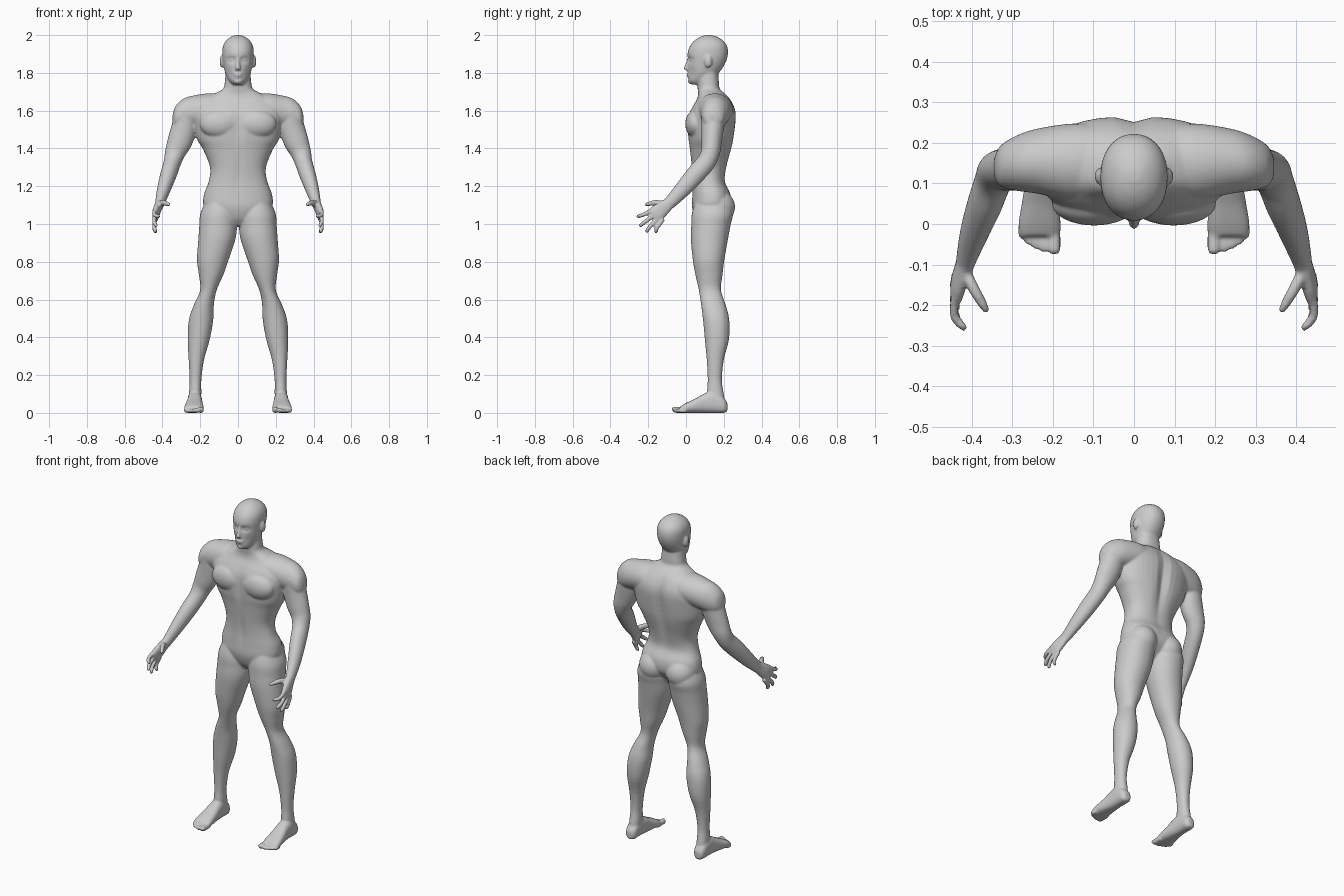
import bpy, bmesh, math
from mathutils import Vector, Matrix

bm = bmesh.new()
X, Y, Z = Vector((1, 0, 0)), Vector((0, 1, 0)), Vector((0, 0, 1))


def spline(rows, sub=4):
    """Catmull-Rom through rows of numbers."""
    out = []
    for i in range(len(rows) - 1):
        p0, p1 = rows[max(i - 1, 0)], rows[i]
        p2, p3 = rows[i + 1], rows[min(i + 2, len(rows) - 1)]
        for k in range(sub):
            t = k / sub
            out.append([0.5 * (2 * b + (c - a) * t + (2 * a - 5 * b + 4 * c - d) * t * t
                               + (3 * b - a - 3 * c + d) * t ** 3)
                        for a, b, c, d in zip(p0, p1, p2, p3)])
    return out + [list(rows[-1])]


def skin(rings):
    """Closed skin over a list of (centre, u, v, ru, rv, power) rings."""
    n, loops = 40, []
    for c, u, v, ru, rv, p in rings:
        loop = []
        for i in range(n):
            a = 2 * math.pi * i / n
            ca, sa = math.cos(a), math.sin(a)
            loop.append(bm.verts.new(
                c + u * ru * math.copysign(abs(ca) ** (2 / p), ca)
                + v * rv * math.copysign(abs(sa) ** (2 / p), sa)))
        loops.append(loop)
    for a, b in zip(loops, loops[1:]):
        for i in range(n):
            j = (i + 1) % n
            bm.faces.new((a[i], a[j], b[j], b[i]))
    bm.faces.new(loops[0])
    bm.faces.new(loops[-1])
    return [v for l in loops for v in l]


def stack(rows, side=1, power=2.0):
    """Horizontal sections: z, x min, x max, y front, y back."""
    return skin([(Vector((side * (a + b) / 2, (f + k) / 2, z)), X, Y,
                  (b - a) / 2, (k - f) / 2, power) for z, a, b, f, k in spline(rows)])


def tube(rows, side=1, axis=None, across=X, power=2.0):
    """Sections along a path: x, y, z, radius across, radius other way."""
    rows, rings = spline(rows), []
    pts = [Vector((side * r[0], r[1], r[2])) for r in rows]
    for i, r in enumerate(rows):
        t = axis or (pts[min(i + 1, len(pts) - 1)] - pts[max(i - 1, 0)]).normalized()
        u = (across - t * across.dot(t)).normalized()
        rings.append((pts[i], u, t.cross(u), r[3], r[4], power))
    return skin(rings)


def blob(c, r, side=1):
    m = Matrix.Translation((side * c[0], c[1], c[2])) @ Matrix.Diagonal((*r, 1))
    return bmesh.ops.create_uvsphere(bm, u_segments=24, v_segments=16, radius=1, matrix=m)


def dent(verts, c, r, dy):
    """Push vertices along y with a soft falloff."""
    for v in verts:
        d = sum(((v.co[i] - c[i]) / r[i]) ** 2 for i in range(3))
        v.co.y += dy * math.exp(-d)


# torso, trapezius and neck
torso = stack([(z, -h, h, f, b) for z, h, f, b in [
    (0.99, .04, .08, .16), (1.03, .12, .05, .19), (1.09, .18, .032, .235),
    (1.157, .18, .033, .237), (1.225, .155, .035, .208), (1.30, .148, .03, .217),
    (1.395, .185, .02, .243), (1.45, .217, .012, .254), (1.53, .235, .006, .264),
    (1.58, .245, .014, .266), (1.62, .24, .033, .257), (1.66, .19, .057, .236),
    (1.69, .125, .064, .21), (1.715, .08, .062, .18), (1.75, .07, .06, .175),
    (1.80, .066, .06, .17)]], power=2.3)
dent(torso, (0, .26, 1.45), (.03, .08, .2), -.022)
dent(torso, (0, .01, 1.53), (.012, .05, .09), .012)
dent(torso, (0, .03, 1.25), (.015, .05, .09), .005)

# skull and face
head = stack([(z, -h, h, f, b) for z, h, f, b in [
    (1.738, .026, .03, .09), (1.757, .046, .014, .13), (1.79, .064, .012, .165),
    (1.82, .073, .011, .19), (1.86, .08, .011, .212), (1.90, .083, .008, .222),
    (1.94, .08, .02, .218), (1.97, .064, .043, .198), (1.99, .039, .073, .167),
    (2.0, .014, .105, .135)]], power=2.15)
for s in (1, -1):
    dent(head, (s * .033, .02, 1.87), (.02, .04, .014), .014)
    dent(head, (s * .05, .03, 1.80), (.02, .04, .03), .006)
tube([(0, .014, 1.875, .007, .008), (0, .008, 1.85, .009, .01),
      (0, .0, 1.825, .013, .013), (0, .006, 1.814, .012, .008)], axis=Z)
blob((0, .014, 1.793), (.024, .011, .006))
blob((0, .016, 1.782), (.02, .011, .006))
blob((0, .026, 1.755), (.022, .016, .014))

for s in (1, -1):
    # eyes, ears
    blob((.033, .034, 1.869), (.013, .012, .008), s)
    blob((.086, .118, 1.86), (.011, .02, .032), s)
    # chest and buttock masses
    blob((.098, .05, 1.53), (.105, .054, .075), s)
    blob((.09, .165, 1.09), (.088, .095, .09), s)
    # shoulder
    tube([(.05, .155, 1.60, .09, .085), (.15, .153, 1.605, .095, .087),
          (.24, .155, 1.593, .08, .086), (.29, .15, 1.58, .068, .083),
          (.33, .143, 1.565, .05, .06), (.346, .14, 1.55, .02, .03)],
         s, axis=X, across=Y)
    # arm
    tube([(.275, .145, 1.60, .058, .065), (.283, .142, 1.52, .067, .06),
          (.307, .136, 1.44, .066, .054), (.332, .13, 1.38, .055, .05),
          (.348, .105, 1.325, .046, .05), (.368, .05, 1.262, .043, .05),
          (.392, -.015, 1.187, .036, .043), (.412, -.08, 1.118, .026, .034),
          (.42, -.115, 1.09, .02, .032)], s)
    # palm
    tube([(.416, -.085, 1.112, .02, .03), (.424, -.115, 1.088, .02, .037),
          (.434, -.15, 1.06, .019, .044), (.439, -.178, 1.038, .014, .041)],
         s, power=2.3)
    # fingers: knuckle and tip
    for (ky, kz), (tx, ty, tz) in [((-.187, 1.066), (.422, -.26, 1.035)),
                                   ((-.175, 1.044), (.434, -.248, .987)),
                                   ((-.16, 1.024), (.438, -.214, .957)),
                                   ((-.14, 1.01), (.436, -.166, .954))]:
        tube([(.438, ky + .02, kz + .015, .011, .011),
              (.444, (ky + ty) / 2, (kz + tz) / 2, .0115, .0115),
              (tx, ty + .006, tz + .005, .01, .01), (tx - .002, ty, tz, .005, .005)], s)
    # thumb
    tube([(.42, -.11, 1.10, .015, .018), (.398, -.155, 1.112, .014, .016),
          (.375, -.195, 1.107, .012, .012), (.362, -.217, 1.10, .007, .007)], s)
    # leg
    stack([(1.15, .04, .155, .06, .22), (1.06, .006, .198, .032, .248),
           (.99, .005, .205, .028, .235), (.918, .014, .21, .026, .222),
           (.81, .05, .217, .036, .203), (.73, .078, .207, .05, .193),
           (.65, .113, .2, .068, .185), (.573, .128, .233, .08, .21),
           (.493, .131, .26, .09, .229), (.387, .15, .266, .10, .227),
           (.28, .18, .261, .11, .2), (.175, .194, .256, .115, .19),
           (.1, .194, .259, .112, .2), (.04, .2, .256, .13, .208)], s, power=2.1)
    # foot
    tube([(.229, .219, .03, .018, .022), (.229, .2, .04, .033, .04),
          (.229, .15, .058, .037, .058), (.229, .10, .052, .04, .052),
          (.231, .05, .038, .046, .038), (.233, .0, .026, .052, .026),
          (.233, -.03, .018, .049, .017)], s, axis=Y, power=2.5)
    # toes
    for tx, ty, r in [(.197, -.072, .016), (.222, -.068, .012), (.242, -.06, .0115),
                      (.26, -.05, .011), (.275, -.036, .011)]:
        tube([(tx, .0, r, r, r), (tx, ty + .02, r, r, r), (tx, ty + .006, r, r, r * .9),
              (tx, ty, r * .8, r * .5, r * .5)], s)

# fuse every part into one continuous skin
bmesh.ops.recalc_face_normals(bm, faces=bm.faces)
mesh = bpy.data.meshes.new("human_body")
bm.to_mesh(mesh)
bm.free()
body = bpy.data.objects.new("human_body", mesh)
bpy.context.collection.objects.link(body)
fuse = body.modifiers.new("fuse", 'REMESH')
fuse.mode, fuse.voxel_size, fuse.use_smooth_shade = 'VOXEL', 0.006, True
soften = body.modifiers.new("soften", 'SMOOTH')
soften.factor, soften.iterations = 0.5, 4
